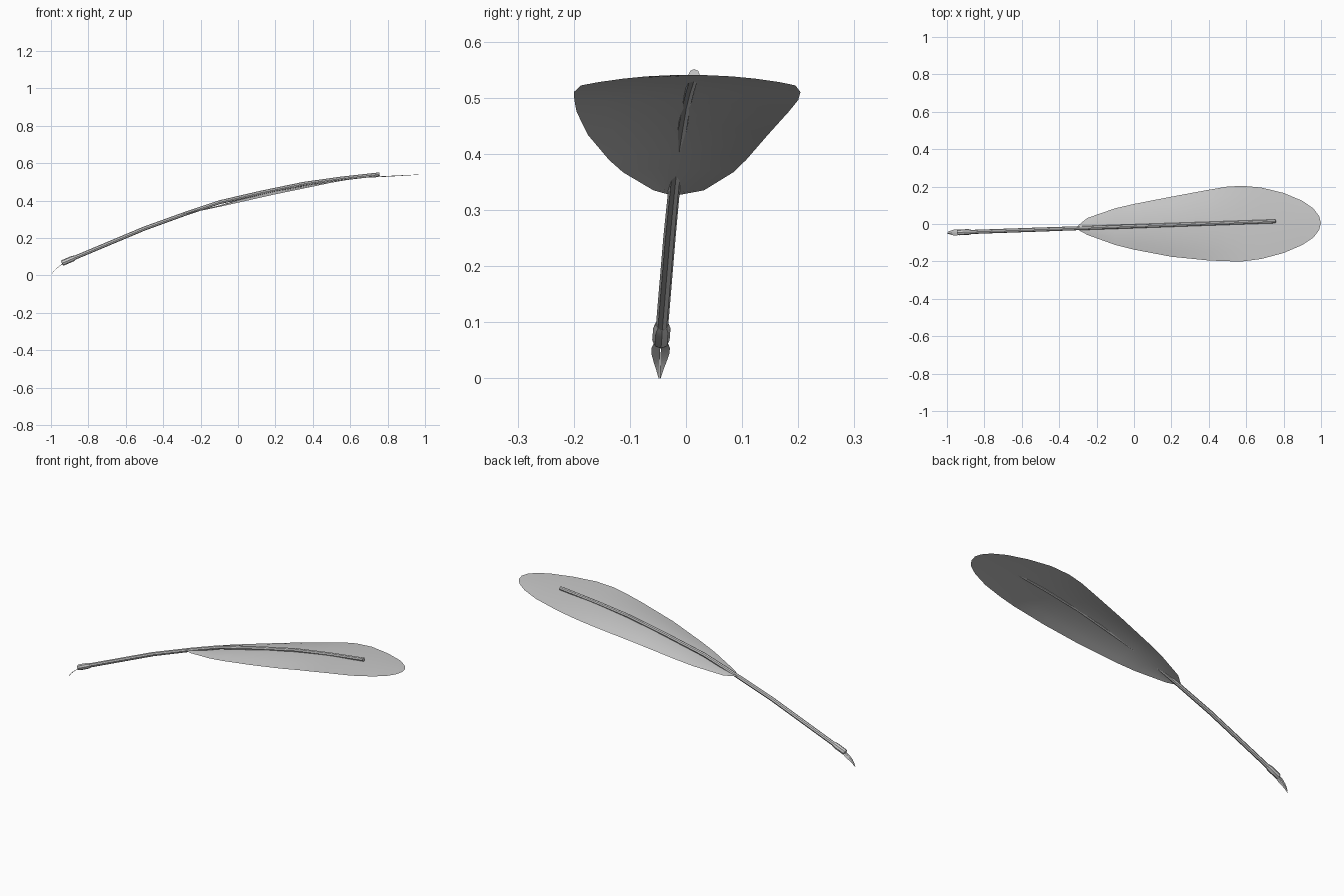
import bpy, bmesh
from mathutils import Vector

if "Cube" in bpy.data.objects:
    bpy.data.objects.remove(bpy.data.objects["Cube"])


def axis_y(x):
    # the quill runs slightly askew across the x axis
    return 0.035 * x - 0.012


def sheet(name, rows):
    # surface through equal-length rows of points
    bm = bmesh.new()
    grid = [[bm.verts.new(p) for p in row] for row in rows]
    for a, b in zip(grid, grid[1:]):
        for i in range(len(a) - 1):
            bm.faces.new((a[i], b[i], b[i + 1], a[i + 1]))
    bmesh.ops.remove_doubles(bm, verts=bm.verts, dist=1e-5)
    return finish(name, bm)


def finish(name, bm):
    me = bpy.data.meshes.new(name)
    bm.to_mesh(me)
    bm.free()
    for p in me.polygons:
        p.use_smooth = True
    ob = bpy.data.objects.new(name, me)
    bpy.context.collection.objects.link(ob)
    bpy.context.view_layer.objects.active = ob
    bpy.ops.object.select_all(action='DESELECT')
    ob.select_set(True)
    bpy.ops.object.shade_smooth_by_angle(angle=0.6)
    return ob


def tube(name, stations):
    # stations: (x, z, radius) along the quill axis
    curve = bpy.data.curves.new(name + "_path", 'CURVE')
    curve.dimensions = '3D'
    curve.bevel_depth = 1.0
    curve.bevel_resolution = 2
    curve.use_fill_caps = True
    sp = curve.splines.new('POLY')
    sp.points.add(len(stations) - 1)
    for p, (x, z, r) in zip(sp.points, stations):
        p.co = (x, axis_y(x), z, 1)
        p.radius = r
    tmp = bpy.data.objects.new(name + "_path", curve)
    bpy.context.collection.objects.link(tmp)
    bpy.context.view_layer.update()
    bm = bmesh.new()
    bm.from_mesh(tmp.evaluated_get(bpy.context.evaluated_depsgraph_get()).to_mesh())
    bpy.data.objects.remove(tmp)
    bmesh.ops.remove_doubles(bm, verts=bm.verts, dist=1e-5)
    return finish(name, bm)


# Shaft and ferrule
tube("shaft", [(-0.93, 0.070, 0.011), (-0.86, 0.100, 0.011), (-0.5, 0.251, 0.011),
               (-0.27, 0.334, 0.0105), (-0.1, 0.391, 0.0105), (0.12, 0.442, 0.0105),
               (0.35, 0.490, 0.010), (0.55, 0.518, 0.010), (0.757, 0.541, 0.010)])
tube("ferrule", [(-0.941, 0.0655, 0.0135), (-0.935, 0.068, 0.0155),
                 (-0.885, 0.0895, 0.0155), (-0.87, 0.096, 0.0115)])

# Vane: x, right edge y, left edge y, edge z, spine z
stations = [(-0.315, -0.022, -0.022, 0.325, 0.326), (-0.25, -0.058, 0.032, 0.335, 0.339),
            (-0.1, -0.112, 0.084, 0.367, 0.374), (0.0, -0.137, 0.107, 0.389, 0.404),
            (0.2, -0.175, 0.146, 0.434, 0.454), (0.4, -0.195, 0.183, 0.475, 0.491),
            (0.5, -0.199, 0.200, 0.496, 0.507), (0.58, -0.200, 0.204, 0.510, 0.518),
            (0.68, -0.187, 0.195, 0.522, 0.526), (0.8, -0.155, 0.166, 0.528, 0.532),
            (0.9, -0.112, 0.124, 0.534, 0.537), (0.96, -0.072, 0.082, 0.538, 0.539),
            (0.99, -0.032, 0.042, 0.540, 0.540), (0.999, 0.005, 0.005, 0.541, 0.541)]
rows = []
for x, y0, y1, ze, zs in stations:
    mid = min(max(axis_y(x), y0), y1)
    row = []
    for i in range(-4, 5):
        t = abs(i) / 4
        side = y1 if i > 0 else y0
        row.append((x, mid + (side - mid) * t, zs + (ze - zs) * t * t))
    rows.append(row)
sheet("vane", rows)

# Split nib: two mirrored thin halves; x, z, half width
profile = [(-1.0, 0.0, 0.0018), (-0.99, 0.018, 0.007), (-0.977, 0.033, 0.012),
           (-0.96, 0.047, 0.016), (-0.947, 0.057, 0.0165), (-0.932, 0.066, 0.012)]
for name, s in (("nib_right", -1), ("nib_left", 1)):
    rows = [[(x, axis_y(x) + s * (0.0006 + (w - 0.0006) * t), z - 0.003 * t * t * w / 0.016)
             for t in (0, 0.5, 1)][::s] for x, z, w in profile]
    sheet(name, rows)
